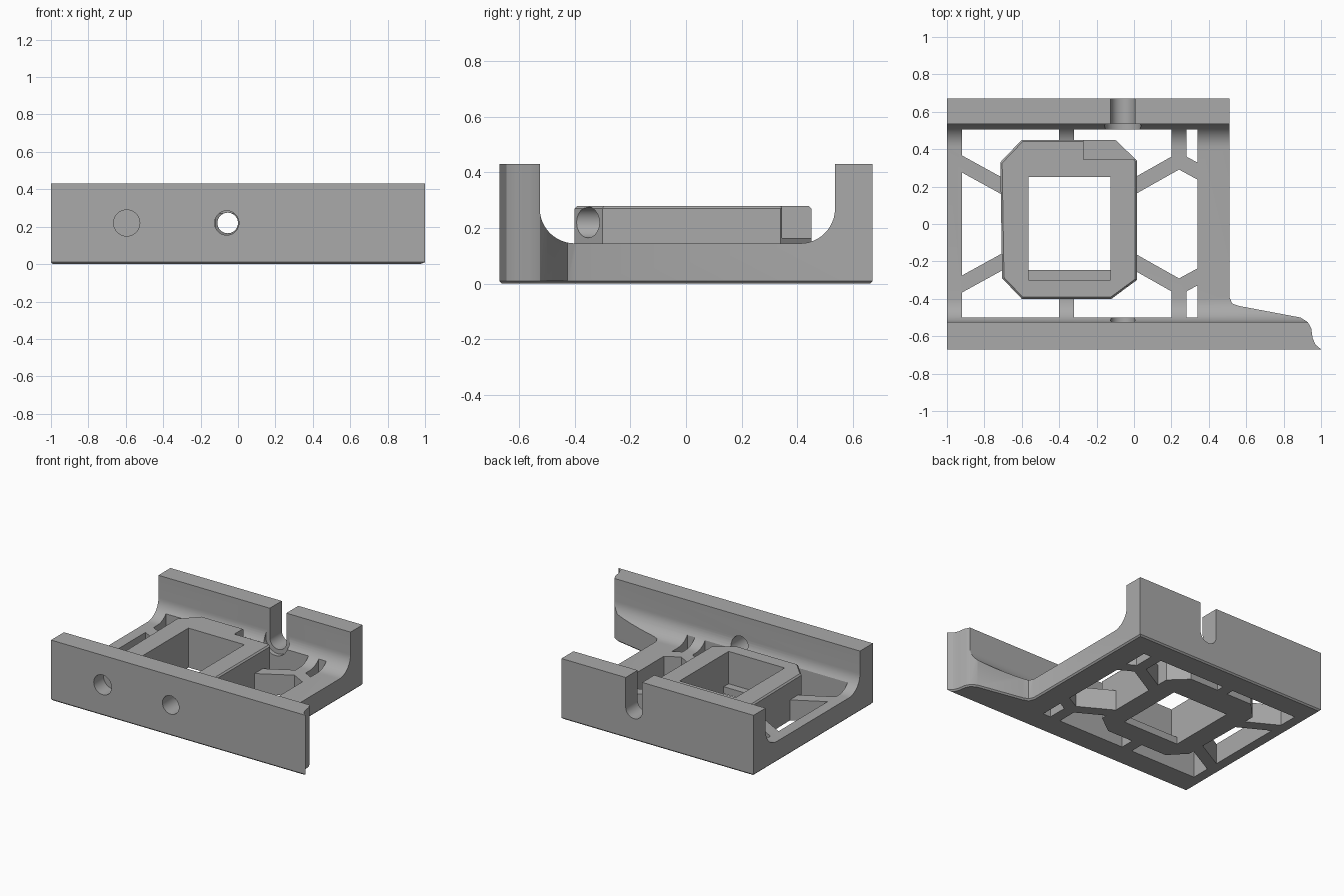
import bpy, bmesh, math
from mathutils import Vector

if "Cube" in bpy.data.objects:
    bpy.data.objects.remove(bpy.data.objects["Cube"])

grey = bpy.data.materials.new("plain grey")
grey.use_nodes = True
colour = (0.4, 0.4, 0.4, 1)
grey.diffuse_color = colour
grey.node_tree.nodes["Principled BSDF"].inputs["Base Color"].default_value = colour


def prism(name, outline, start, end, axis="z", bevel_at=None, bevel=0.01):
    """Extrude a flat outline along one axis, with an optional bevelled end."""
    place = {"z": lambda a, b, h: (a, b, h),
             "x": lambda a, b, h: (h, a, b),
             "y": lambda a, b, h: (a, h, b)}[axis]
    bm = bmesh.new()
    face = bm.faces.new([bm.verts.new(place(a, b, start)) for a, b in outline])
    res = bmesh.ops.extrude_face_region(bm, geom=[face])
    moved = [v for v in res["geom"] if isinstance(v, bmesh.types.BMVert)]
    bmesh.ops.translate(bm, verts=moved, vec=place(0, 0, end - start))
    bmesh.ops.recalc_face_normals(bm, faces=bm.faces[:])
    if bevel_at is not None:
        rim = [e for e in bm.edges if all(abs(v.co.z - bevel_at) < 1e-4 for v in e.verts)]
        bmesh.ops.bevel(bm, geom=rim, offset=bevel, segments=1, affect="EDGES")
    mesh = bpy.data.meshes.new(name)
    bm.to_mesh(mesh)
    bm.free()
    mesh.materials.append(grey)
    obj = bpy.data.objects.new(name, mesh)
    bpy.context.collection.objects.link(obj)
    return obj


def rect(x0, x1, y0, y1):
    return [(x0, y0), (x1, y0), (x1, y1), (x0, y1)]


def circle(x, z, r, n=40):
    return [(x + r * math.cos(2 * math.pi * i / n), z + r * math.sin(2 * math.pi * i / n))
            for i in range(n)]


def boolean(target, tool, operation="DIFFERENCE"):
    mod = target.modifiers.new("cut", "BOOLEAN")
    mod.operation, mod.solver, mod.object = operation, "EXACT", tool
    bpy.context.view_layer.objects.active = target
    bpy.ops.object.modifier_apply(modifier=mod.name)
    bpy.data.objects.remove(tool)


def arc(cx, cz, r, a0, a1, n=12):
    return [(cx + r * math.cos(math.radians(a0 + (a1 - a0) * i / n)),
             cz + r * math.sin(math.radians(a0 + (a1 - a0) * i / n))) for i in range(n + 1)]


# Tray: channel section trimmed to its plan outline
floor, top, r = 0.145, 0.43, 0.125
section = [(-0.8, -0.1), (0.8, -0.1), (0.8, top), (0.535, top)]
section += arc(0.535 - r, floor + r, r, 0, -90)
section += arc(-0.525 + r, floor + r, r, 270, 180)
section += [(-0.525, top), (-0.8, top)]
tray = prism("tray", section, -1.2, 1.2, "x")
plan = [(-1, -0.67), (1, -0.67), (0.97, -0.645), (0.955, -0.61), (0.948, -0.56),
        (0.93, -0.525), (0.89, -0.5), (0.56, -0.438), (0.525, -0.425),
        (0.51, -0.39), (0.51, 0.67), (-1, 0.67)]
boolean(tray, prism("trim", plan, 0, 0.6, bevel_at=0), "INTERSECT")

# Floor opening, leaving the lattice struts and centre pillar standing
octagon = [(-0.6, -0.4), (-0.12, -0.4), (0.015, -0.3), (0.015, 0.34),
           (-0.1, 0.45), (-0.6, 0.45), (-0.715, 0.33), (-0.705, -0.29)]
opening = prism("opening", rect(-0.92, 0.34, -0.5, 0.505), -0.2, 0.6)


def keep_strut(p, q, width=0.08):
    p, q = Vector(p), Vector(q)
    d = (q - p).normalized()
    side = Vector((-d.y, d.x)) * width / 2
    corners = [p - side, q - side, q + side, p + side]
    boolean(opening, prism("strut", [tuple(c) for c in corners], -0.4, 0.8))


for s in (1, -1):
    keep_strut((0.24, s * 0.32), (0.24, s * 0.6))
    keep_strut((-0.36, s * 0.3), (-0.36, s * 0.6))
    keep_strut((-0.1, s * 0.145), (0.255, s * 0.345))
    keep_strut((0.225, s * 0.345), (0.4, s * 0.25))
    keep_strut((-1, s * 0.365), (-0.6, s * 0.145))
boolean(opening, prism("pillar", octagon, -0.4, 0.8))
boolean(tray, opening)

# Raised eight-sided block with a lowered back corner
block = prism("centre_block", octagon, floor, 0.28, bevel_at=0.28)
boolean(block, prism("corner_recess", rect(-0.27, 0.2, 0.345, 0.6), 0.165, 0.5))

# Square well with a low ledge at the front
for part in (tray, block):
    boolean(part, prism("well", rect(-0.565, -0.125, -0.245, 0.25), -0.3, 0.6))
    boolean(part, prism("ledge", rect(-0.565, -0.125, -0.3, 0.2), 0.05, 0.6))

# Bore through front wall and block, and a blind hole beside it
bore_x, bore_z = -0.06, 0.22
boolean(block, prism("block_bore", circle(bore_x + 0.005, bore_z, 0.055), -0.6, 0.6, "y"))
boolean(tray, prism("front_bore", circle(bore_x, bore_z, 0.065), -0.8, -0.45, "y"))
boolean(tray, prism("blind_hole", circle(-0.595, bore_z, 0.07), -0.8, -0.56, "y"))

# Round-bottomed slot in the back wall with a counterbore inside
slot = [(bore_x + 0.065, 0.6), (bore_x - 0.065, 0.6)] + arc(bore_x, bore_z, 0.065, 180, 360, 20)
boolean(tray, prism("slot", slot, 0.45, 0.8, "y"))
boolean(tray, prism("counterbore", circle(bore_x, bore_z, 0.097), 0.46, 0.536, "y"))

# Smooth the curved walls, keep the edges sharp
bpy.ops.object.select_all(action="DESELECT")
for part in (tray, block):
    part.select_set(True)
bpy.context.view_layer.objects.active = tray
bpy.ops.object.shade_smooth_by_angle(angle=math.radians(25))
